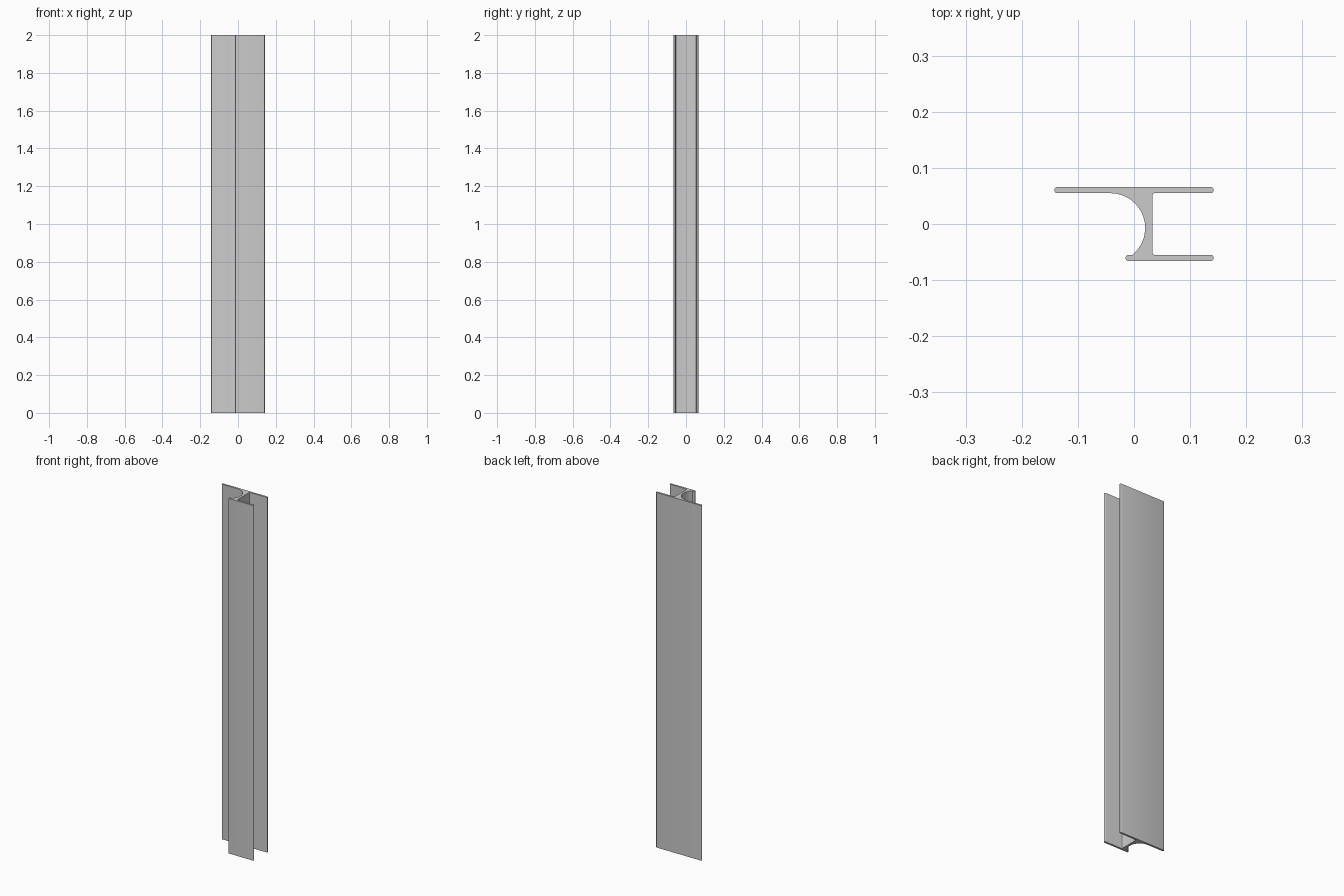
import bpy, bmesh
from math import radians, cos, sin

if "Cube" in bpy.data.objects:
    bpy.data.objects.remove(bpy.data.objects["Cube"])

HEIGHT = 2.0
R = 0.0055            # half the flange thickness
FY = 0.0605           # flange centreline offset
END = 0.1365          # centre of the rounded flange ends


def arc(cx, cy, r, a0, a1, n):
    """Points along an arc, angles in degrees."""
    return [(cx + r * cos(radians(a0 + (a1 - a0) * i / n)),
             cy + r * sin(radians(a0 + (a1 - a0) * i / n))) for i in range(n + 1)]


# Cross-section outline, counter-clockwise
outline = (
    arc(-END, FY, R, 90, 270, 8)               # long flange, left end
    + arc(-0.042, -0.007, 0.062, 90, -50.7, 12)  # concave side of the web
    + arc(-0.0095, -FY, R, 90, 270, 8)         # short flange, left end
    + arc(END, -FY, R, -90, 90, 8)             # short flange, right end
    + arc(0.037, -0.051, 0.004, 270, 180, 4)   # lower web fillet
    + arc(0.037, 0.051, 0.004, 180, 90, 4)     # upper web fillet
    + arc(END, FY, R, -90, 90, 8)              # long flange, right end
)

# Extrude the section upward
bm = bmesh.new()
base = bm.faces.new([bm.verts.new((x, y, 0)) for x, y in outline])
top = bmesh.ops.extrude_face_region(bm, geom=[base], use_keep_orig=True)
bmesh.ops.translate(bm, vec=(0, 0, HEIGHT),
                    verts=[g for g in top["geom"] if isinstance(g, bmesh.types.BMVert)])
bmesh.ops.recalc_face_normals(bm, faces=bm.faces)
mesh = bpy.data.meshes.new("extruded_profile")
bm.to_mesh(mesh)
bm.free()

profile = bpy.data.objects.new("extruded_profile", mesh)
bpy.context.collection.objects.link(profile)
bpy.context.view_layer.objects.active = profile
profile.select_set(True)
bpy.ops.object.shade_smooth_by_angle(angle=radians(35))
